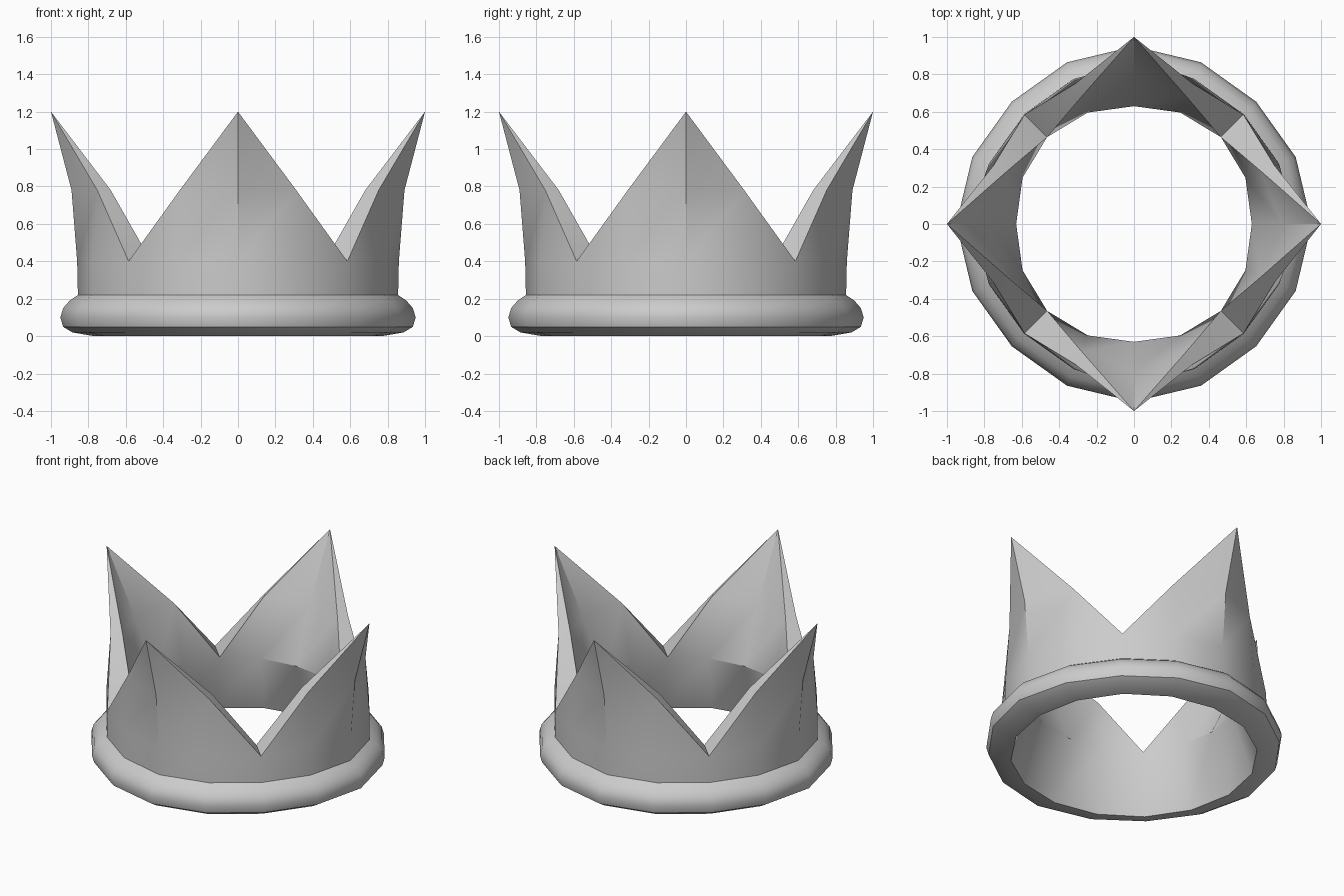
import bpy, bmesh, math

if "Cube" in bpy.data.objects:
    bpy.data.objects.remove(bpy.data.objects["Cube"])

SIDES = 16

# (radius, height) sections round the shell: at a point, between, at a valley
# base ring: scaled slightly inward away from the points
ring = [(0.77, 0.0), (0.885, 0.02), (0.935, 0.05), (0.95, 0.10), (0.935, 0.15), (0.90, 0.19)]


def section(ring_scale, band):
    return [(r * ring_scale if i else r, z) for i, (r, z) in enumerate(ring)] + band


# band: outer base, outer shoulder, outer mid, rim outer, rim inner, inner mid, inner shoulder
at_point = section(1.0, [(0.856, 0.22), (0.86, 0.40), (0.89, 0.78), (1.0, 1.2),
                         (1.0, 1.2), (0.79, 0.78), (0.63, 0.40)])
between = section(0.985, [(0.84, 0.22), (0.84, 0.40), (0.814, 0.78), (0.814, 0.78),
                          (0.736, 0.78), (0.736, 0.78), (0.645, 0.40)])
at_valley = section(0.973, [(0.83, 0.22), (0.827, 0.40), (0.827, 0.40), (0.827, 0.40),
                            (0.657, 0.40), (0.657, 0.40), (0.657, 0.40)])
pattern = [at_point, between, at_valley, between]

# join neighbouring sections, collapsing repeated points into triangles
bm = bmesh.new()
columns = []
for k in range(SIDES):
    a = 2 * math.pi * k / SIDES
    shared = {}
    col = []
    for r, z in pattern[k % 4]:
        if (r, z) not in shared:
            shared[(r, z)] = bm.verts.new((r * math.cos(a), r * math.sin(a), z))
        col.append(shared[(r, z)])
    columns.append(col)

n = len(at_point)
for k in range(SIDES):
    c, d = columns[k], columns[(k + 1) % SIDES]
    for i in range(n):
        j = (i + 1) % n
        corners = list(dict.fromkeys([c[i], d[i], d[j], c[j]]))
        if len(corners) > 2:
            bm.faces.new(corners)
bmesh.ops.recalc_face_normals(bm, faces=bm.faces)

mesh = bpy.data.meshes.new("crown")
bm.to_mesh(mesh)
bm.free()
crown = bpy.data.objects.new("crown", mesh)
bpy.context.collection.objects.link(crown)

# smooth walls, crisp rims
bpy.context.view_layer.objects.active = crown
crown.select_set(True)
bpy.ops.object.shade_smooth_by_angle(angle=math.radians(35))
